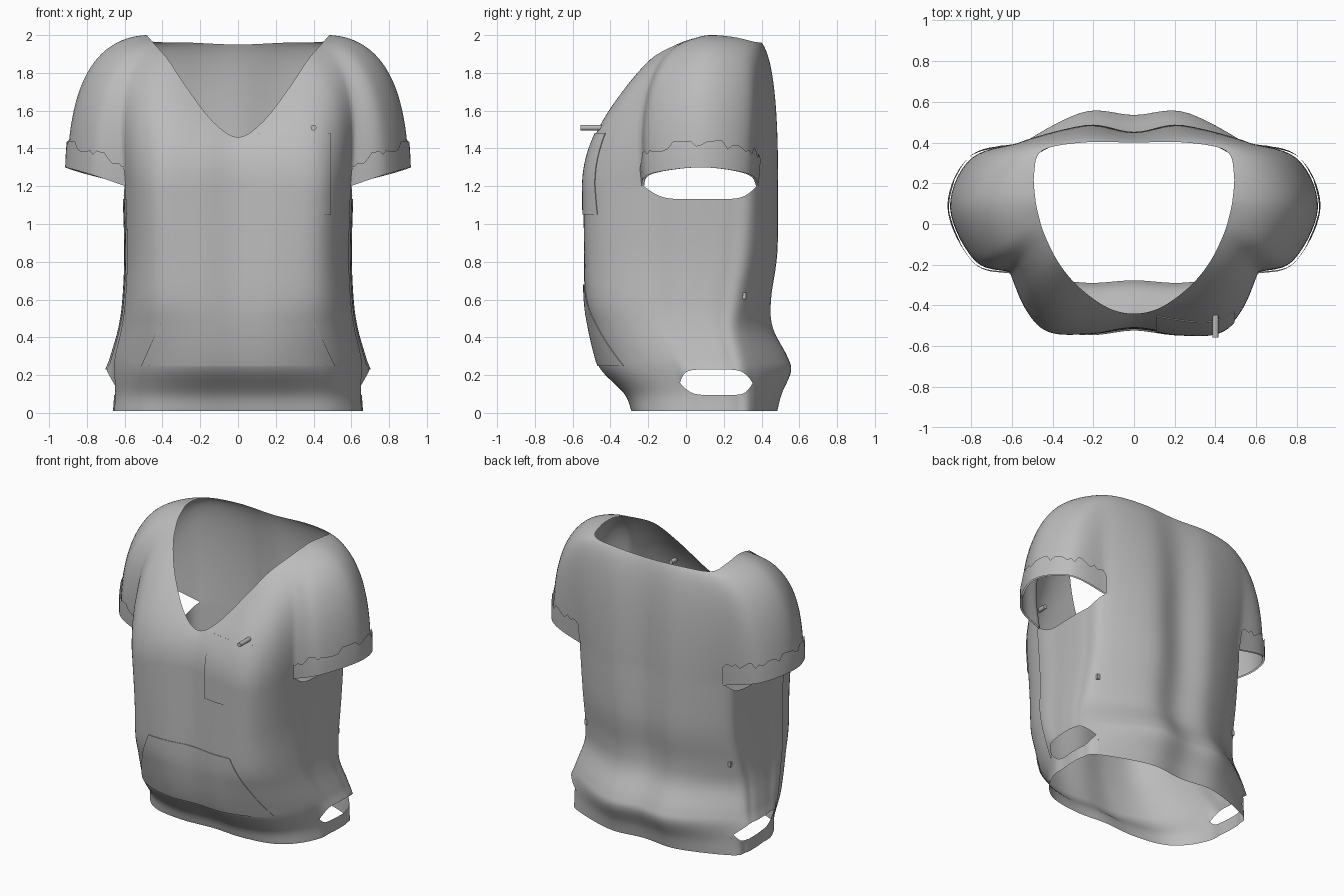
import bpy, bmesh, math, random
from mathutils import Vector
from mathutils.bvhtree import BVHTree

random.seed(4)
if "Cube" in bpy.data.objects:
    bpy.data.objects.remove(bpy.data.objects["Cube"])

mat = bpy.data.materials.new("grey_cloth")
mat.use_nodes = True
GREY = (0.5, 0.5, 0.5, 1)
mat.diffuse_color = GREY
mat.node_tree.nodes["Principled BSDF"].inputs["Base Color"].default_value = GREY

# Body outline, front centre to back centre: share of width, share of depth
OUTLINE = [(0, .03), (.36, 0), (.7, .01), (.885, .12), (.99, .31), (1, .47),
           (1.01, .61), (1, .76), (.92, .89), (.4, 1), (0, .965)]
# Body levels: height, half width, front, back; and how rounded each one is
LEVELS = [(.01, .655, -.3, .49), (.1, .65, -.34, .515), (.22, .66, -.465, .57),
          (.3, .655, -.5, .55), (.45, .62, -.53, .47), (.6, .6, -.545, .455),
          (.85, .59, -.545, .485), (1.2, .6, -.54, .485)]
ROUND = [(r, 0) for r in (.12, .15, .21, .21, .15, .08, .04, 0)]
# Neck edge, front centre to back centre
NECK = [(0, -.44, 1.46), (.13, -.41, 1.54), (.27, -.31, 1.72), (.37, -.19, 1.87),
        (.44, -.05, 1.95), (.47, .05, 1.985), (.485, .13, 2), (.49, .25, 1.99),
        (.45, .36, 1.965), (.25, .4, 1.96), (0, .4, 1.95)]
# Where each shoulder column bends to the neck: x, y, share of its climb
BEND = [(0, -.51, .58), (.22, -.54, .58), (.42, -.525, .58), (.555, -.42, .67),
        (.66, -.295, .8), (.78, -.21, .9), (.885, .08, .97), (.79, .35, .94),
        (.62, .43, .92), (.25, .49, .85), (0, .465, .8)]
TOP = len(LEVELS) - 1


def spline(keys, u, mirrored=False):
    """Smooth curve through keys; mirrored ends continue across x = 0."""
    n = len(keys) - 1

    def key(i):
        if 0 <= i <= n:
            return Vector(keys[i])
        if not mirrored:
            return Vector(keys[max(0, min(n, i))])
        p = Vector(keys[-i if i < 0 else 2 * n - i])
        p[0] = -p[0]
        return p
    i = max(0, min(n - 1, int(math.floor(u))))
    t = u - i
    a, b, c, d = (key(i + k) for k in (-1, 0, 1, 2))
    return .5 * (2 * b + (c - a) * t + (2 * a - 5 * b + 4 * c - d) * t * t
                 + (3 * b - a - 3 * c + d) * t ** 3)


def body(u, v):
    z, w, front, back = spline(LEVELS, v)
    x, d = spline(OUTLINE, u, True)
    d += spline(ROUND, v)[0] * x * x * (.95 - 1.7 * d)
    return Vector((x * w, front + d * (back - front), z))


# Lower rim of the sleeve, from the front armpit to the back armpit
SLEEVE = [body(4, TOP), (.78, -.18, 1.265), (.903, .08, 1.3),
          (.8, .32, 1.265), body(8, TOP)]


def upper(u, t):
    """Shoulder and sleeve surface from the chest ring up to the neck."""
    p = spline(SLEEVE, u - 4) if 4 <= u <= 8 else body(u, TOP)
    n = spline(NECK, u, True)
    c = spline(BEND, u, True)
    c.z = p.z + (n.z - p.z) * c.z
    return p * (1 - t) ** 2 + c * 2 * t * (1 - t) + n * t * t


def grid(bm, fn, u0, u1, nu, nv):
    """Sheet of quads from fn(u, share of height)."""
    rows = [[bm.verts.new(fn(u0 + (u1 - u0) * i / nu, j / nv))
             for i in range(nu + 1)] for j in range(nv + 1)]
    for a, b in zip(rows, rows[1:]):
        for i in range(nu):
            bm.faces.new((a[i], a[i + 1], b[i + 1], b[i])).smooth = True


def finish(bm, name, mirror=False):
    bmesh.ops.remove_doubles(bm, verts=bm.verts, dist=.0005)
    me = bpy.data.meshes.new(name)
    bm.to_mesh(me)
    me.materials.append(mat)
    ob = bpy.data.objects.new(name, me)
    bpy.context.collection.objects.link(ob)
    if mirror:
        ob.modifiers.new("Mirror", 'MIRROR').merge_threshold = .001
    return ob


def side(u):
    """0 in the middle of the flank, 1 at its front and back edges."""
    return min(1, abs(u - 6) / 2) ** 6


# Shirt shell: front, back, hem below the side openings, shoulders and sleeves
shell = bmesh.new()
grid(shell, lambda u, s: body(u, s * TOP), 0, 4, 28, 42)
grid(shell, lambda u, s: body(u, s * TOP), 8, 10, 14, 42)
grid(shell, lambda u, s: body(u, s * (.95 + .6 * side(u))), 4, 8, 28, 6)
grid(shell, upper, 0, 10, 70, 28)
surface = BVHTree.FromBMesh(shell)
finish(shell, "shirt_shell", True)


# Side panels, slightly proud, with a flared lower edge
def panel(u, s):
    low, high = 2.1 - .7 * side(u), TOP - .26 * (1 - side(u))
    p = body(u, low + (high - low) * s)
    p.x += .006 + .03 * (1 - s) ** 6 * (1 - side(u))
    return p


bm = bmesh.new()
grid(bm, panel, 3.85, 8.15, 30, 36)
finish(bm, "side_panel", True)


# Sleeve cuffs with a ragged upper edge
def cuff(u, s):
    p = upper(u, s * (.1 + (random.uniform(-.02, .02) if s == 1 else 0)))
    out = Vector((p.x - .6, p.y - .08, 0)).normalized()
    return p + out * .012


bm = bmesh.new()
grid(bm, cuff, 4, 8, 40, 4)
finish(bm, "sleeve_cuff", True)


# Pockets laid on the front of the shell
def pocket(name, bottom, top, z0, z1):
    def fn(u, s):
        x0, x1 = (a + (b - a) * s for a, b in zip(bottom, top))
        x, z = x0 + (x1 - x0) * u, z0 + (z1 - z0) * s
        hit = surface.ray_cast(Vector((abs(x) + .0003, -2, z)), Vector((0, 1, 0)))[0]
        return Vector((x, (hit.y if hit else -.45) - .003, z))
    bm = bmesh.new()
    grid(bm, fn, 0, 1, 24, 16)
    ob = finish(bm, name)
    thick = ob.modifiers.new("Thickness", 'SOLIDIFY')
    thick.thickness, thick.offset = .004, 1
    ob.modifiers.new("Crisp Rim", 'EDGE_SPLIT')


pocket("chest_pocket", (.11, .49), (.11, .49), 1.05, 1.48)
pocket("front_pouch", (-.51, .51), (-.32, .31), .25, .68)

# Pen sticking out above the chest pocket
bpy.ops.mesh.primitive_cylinder_add(vertices=16, radius=.015, depth=.155,
                                    location=(.4, -.48, 1.51),
                                    rotation=(math.pi / 2, 0, 0))
pen = bpy.context.object
pen.name = "pen"
pen.data.materials.append(mat)
bpy.ops.object.shade_smooth_by_angle()

# Small tabs on the side seams
bm = bmesh.new()
bmesh.ops.create_cube(bm, size=1)
bmesh.ops.scale(bm, vec=(.02, .02, .035), verts=bm.verts)
bmesh.ops.translate(bm, vec=body(8, 5) + Vector((.006, 0, .02)), verts=bm.verts)
finish(bm, "side_tab", True)
